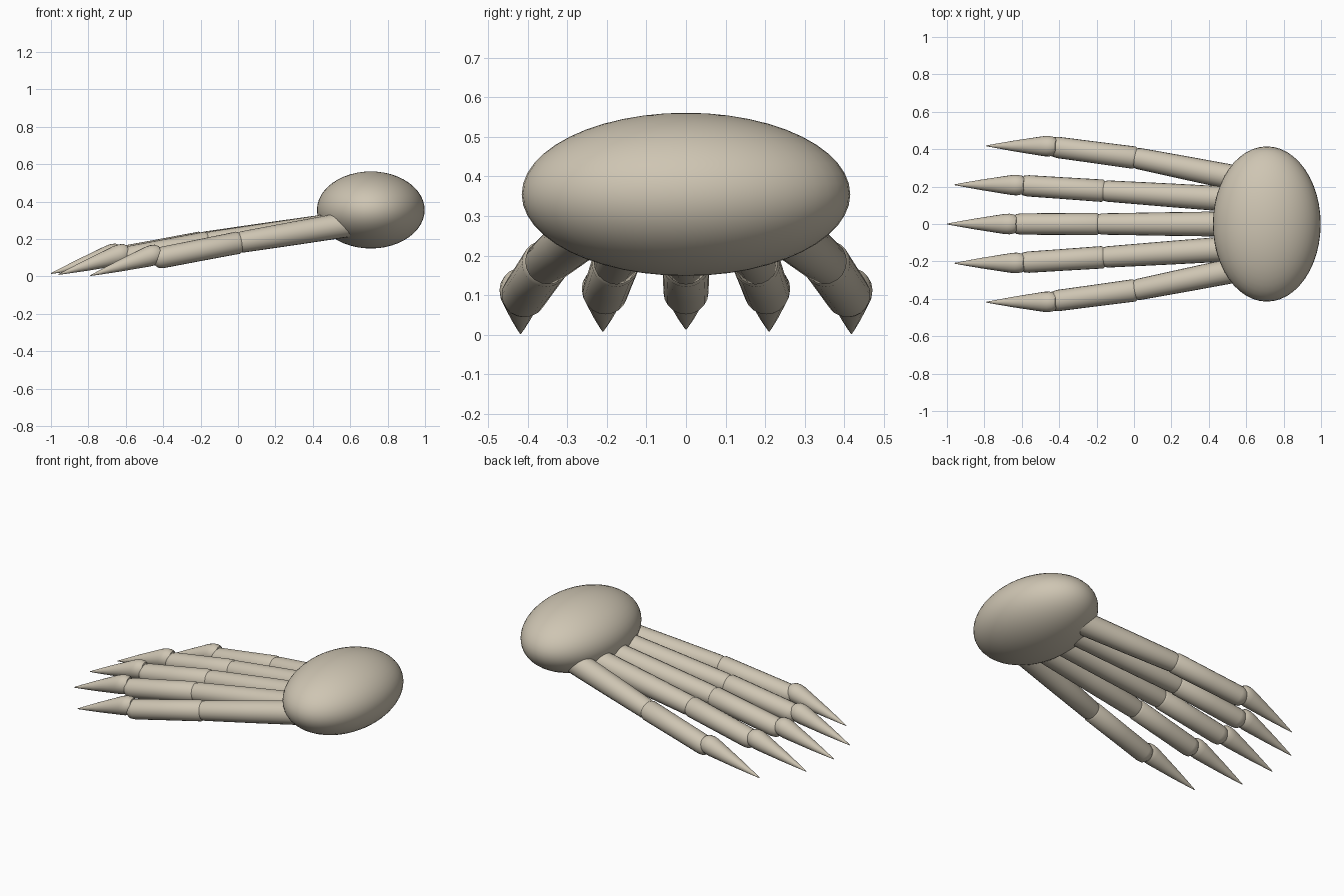
import bpy, bmesh, math
from mathutils import Vector

if "Cube" in bpy.data.objects:
    bpy.data.objects.remove(bpy.data.objects["Cube"])

bone = bpy.data.materials.new("bone")
bone.diffuse_color = (0.62, 0.56, 0.45, 1)
bone.use_nodes = True
bone.node_tree.nodes["Principled BSDF"].inputs["Base Color"].default_value = bone.diffuse_color


def finish(name, bm):
    bmesh.ops.recalc_face_normals(bm, faces=bm.faces)
    me = bpy.data.meshes.new(name)
    bm.to_mesh(me)
    bm.free()
    me.materials.append(bone)
    ob = bpy.data.objects.new(name, me)
    bpy.context.collection.objects.link(ob)
    bpy.context.view_layer.objects.active = ob
    ob.select_set(True)
    bpy.ops.object.shade_smooth_by_angle(angle=math.radians(50))
    ob.select_set(False)


def limb(bm, a, b, profile, n=20):
    """Lathe a list of (fraction along a-b, radius) around the line a-b."""
    a, b = Vector(a), Vector(b)
    d = (b - a).normalized()
    side = d.cross(Vector((0, 0, 1))).normalized()
    up = side.cross(d)
    rings = []
    for t, r in profile:
        c = a.lerp(b, t)
        rings.append([bm.verts.new(c + r * (side * math.cos(k * math.tau / n) + up * math.sin(k * math.tau / n)))
                      for k in range(n)])
    for r0, r1 in zip(rings, rings[1:]):
        for k in range(n):
            bm.faces.new((r0[k], r0[(k + 1) % n], r1[(k + 1) % n], r1[k]))
    bm.faces.new(rings[0])
    bm.faces.new(rings[-1])


# Palm: squashed ball
bm = bmesh.new()
bmesh.ops.create_uvsphere(bm, u_segments=48, v_segments=24, radius=1)
for v in bm.verts:
    v.co = Vector((0.71 + 0.288 * v.co.x, 0.415 * v.co.y, 0.355 + 0.206 * v.co.z))
finish("palm", bm)

# Fingers: root, middle joint, knuckle, claw base, claw tip
middle = [(0.55, 0, 0.275), (-0.20, 0, 0.18), (-0.65, 0, 0.10), (-0.64, 0, 0.128), (-1.0, 0, 0.015)]
inner = [(0.55, 0.13, 0.275), (-0.17, 0.178, 0.18), (-0.61, 0.207, 0.10), (-0.60, 0.208, 0.126), (-0.96, 0.21, 0.01)]
outer = [(0.60, 0.235, 0.28), (0.0, 0.355, 0.18), (-0.45, 0.415, 0.092), (-0.43, 0.416, 0.122), (-0.79, 0.418, 0.004)]


def finger(name, pts, s):
    root, joint, knuckle, base, tip = [(x, y * s, z) for x, y, z in pts]
    bm = bmesh.new()
    limb(bm, root, joint, [(0, 0.068), (0.5, 0.063), (0.96, 0.057), (1, 0.05)])
    limb(bm, joint, knuckle, [(-0.03, 0.052), (0, 0.06), (0.5, 0.058), (0.9, 0.057), (0.96, 0.052), (1.0, 0.035)])
    limb(bm, base, tip, [(-0.05, 0.035), (0, 0.05), (0.07, 0.055), (0.14, 0.054), (0.3, 0.045),
                         (0.6, 0.028), (0.85, 0.012), (1, 0.002)])
    finish(name, bm)


finger("middle_finger", middle, 1)
for s, side in ((1, "left"), (-1, "right")):
    finger(side + "_inner_finger", inner, s)
    finger(side + "_outer_finger", outer, s)
